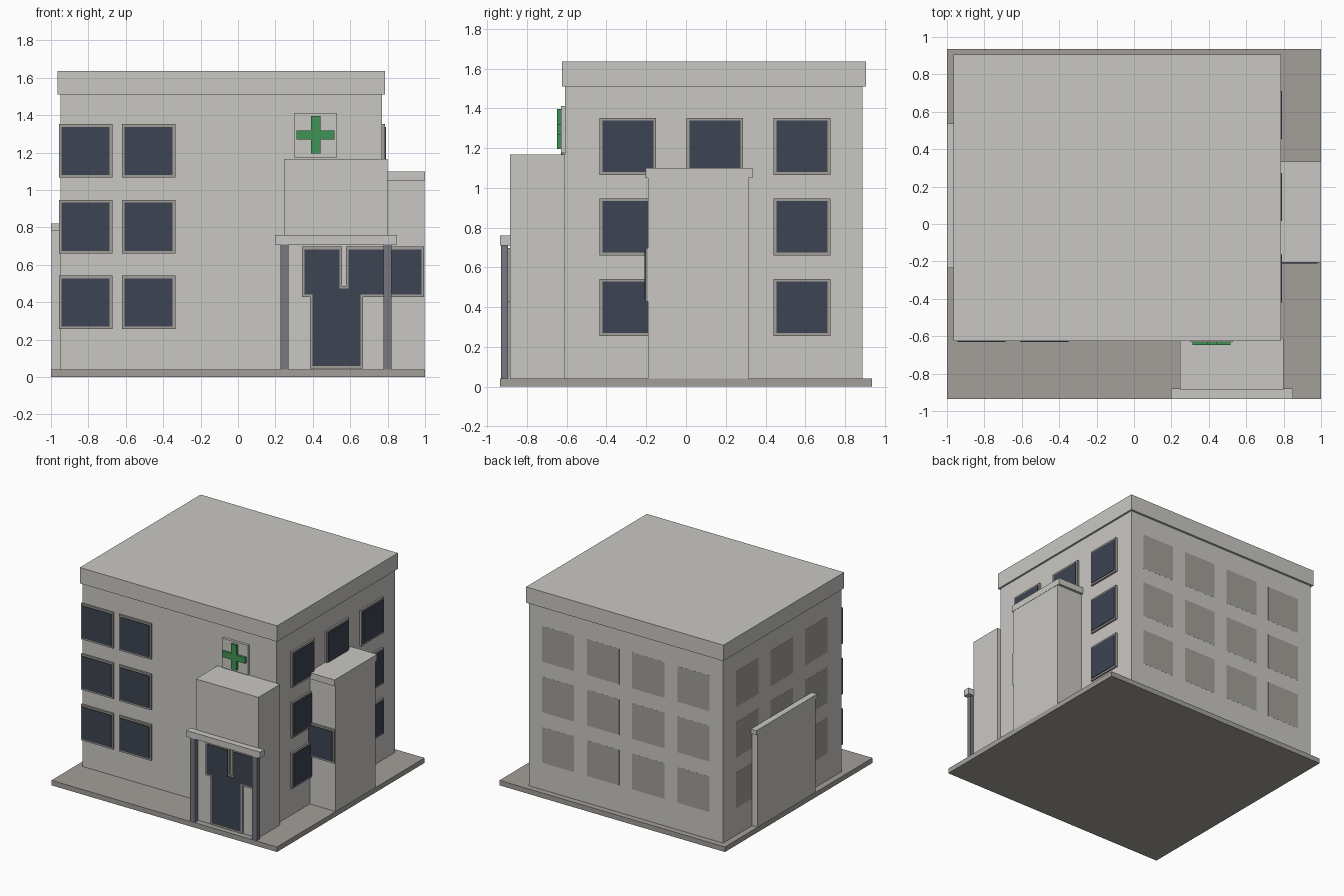
import bpy, bmesh

if "Cube" in bpy.data.objects:
    bpy.data.objects.remove(bpy.data.objects["Cube"])


def material(name, rgb):
    m = bpy.data.materials.new(name)
    m.diffuse_color = (*rgb, 1)
    m.use_nodes = True
    m.node_tree.nodes["Principled BSDF"].inputs["Base Color"].default_value = m.diffuse_color
    return m


WALL = material("pale wall", (0.585, 0.575, 0.55))
TRIM = material("warm grey trim", (0.366, 0.35, 0.319))
GLASS = material("dark blue glass", (0.045, 0.058, 0.084))
GREEN = material("green", (0.051, 0.296, 0.091))
POST = material("steel grey", (0.181, 0.188, 0.216))


def box(name, x, y, z, mat):
    """Box from (min, max) pairs."""
    bm = bmesh.new()
    bmesh.ops.create_cube(bm, size=1)
    for v in bm.verts:
        v.co = [r[0] if c < 0 else r[1] for c, r in zip(v.co, (x, y, z))]
    me = bpy.data.meshes.new(name)
    bm.to_mesh(me)
    bm.free()
    me.materials.append(mat)
    ob = bpy.data.objects.new(name, me)
    bpy.context.collection.objects.link(ob)
    return ob


def window(name, axis, wall, out, span, z, b=0.014, extra=0.0):
    """Frame plate plus glass plate; axis is the wall normal, out its sign."""
    for part, inset, depth, mat in (("frame", 0, 0.015, TRIM), ("glass", b, 0.02, GLASS)):
        d = tuple(sorted((wall, wall + out * (depth + extra))))
        s = (span[0] + inset, span[1] - inset)
        h = (z[0] + inset, z[1] - inset)
        x, y = (d, s) if axis == "x" else (s, d)
        box(f"{name}_{part}", x, y, h, mat)


# Ground slab, main block and roof
box("base_slab", (-1, 1), (-0.935, 0.935), (0, 0.04), TRIM)
box("main_block", (-0.95, 0.77), (-0.61, 0.888), (0.04, 1.51), WALL)
box("roof_parapet", (-0.965, 0.785), (-0.625, 0.905), (1.51, 1.637), WALL)

# Entrance block, canopy and posts
box("entrance_block", (0.245, 0.80), (-0.885, -0.61), (0.04, 1.167), WALL)
box("entrance_canopy", (0.197, 0.85), (-0.935, -0.88), (0.71, 0.76), WALL)
for side, x in (("left", 0.228), ("right", 0.778)):
    box(f"{side}_post", (x, x + 0.042), (-0.932, -0.895), (0.04, 0.71), POST)

# Side wings with capping
box("right_wing", (0.77, 0.998), (-0.19, 0.315), (0.04, 1.05), WALL)
box("right_wing_cap", (0.77, 1.0), (-0.205, 0.335), (1.05, 1.1), WALL)
box("left_wing", (-0.998, -0.95), (-0.217, 0.52), (0.04, 0.785), WALL)
box("left_wing_cap", (-1.0, -0.95), (-0.235, 0.537), (0.785, 0.82), WALL)

# Three floors of windows
for floor, z0 in enumerate((0.256, 0.661, 1.066)):
    z = (z0, z0 + 0.286)
    for i, x0 in enumerate((-0.957, -0.62)):
        window(f"front_window_{floor}_{i}", "y", -0.61, -1, (x0, x0 + 0.285), z)
    for i, y0 in enumerate((-0.435, 0.003, 0.441)):
        span = (y0, y0 + 0.285)
        if i != 1 or floor == 2:
            window(f"right_window_{floor}_{i}", "x", 0.77, 1, span, z)
        # Blind panels, nearly flush with the wall
        box(f"left_panel_{floor}_{i}", (-0.951, -0.94), span, z, TRIM)
    for i in range(4):
        x0 = -0.83 + 0.4 * i
        box(f"back_panel_{floor}_{i}", (x0, x0 + 0.285), (0.88, 0.8885), z, TRIM)

# Door and the windows around it
window("door", "y", -0.885, -1, (0.385, 0.668), (0.045, 0.487))
window("entrance_window_left", "y", -0.885, -1, (0.342, 0.556), (0.428, 0.697), extra=0.001)
window("entrance_window_right", "y", -0.885, -1, (0.578, 0.792), (0.428, 0.697), extra=0.001)
window("wing_window", "y", -0.19, -1, (0.76, 0.994), (0.428, 0.697))

# Sign plate with green cross
box("sign_plate", (0.30, 0.53), (-0.63, -0.61), (1.175, 1.412), WALL)
box("cross_upright", (0.39, 0.44), (-0.648, -0.63), (1.195, 1.397), GREEN)
for side, x in (("left", (0.312, 0.39)), ("right", (0.44, 0.516))):
    box(f"cross_{side}_arm", x, (-0.648, -0.63), (1.27, 1.318), GREEN)
